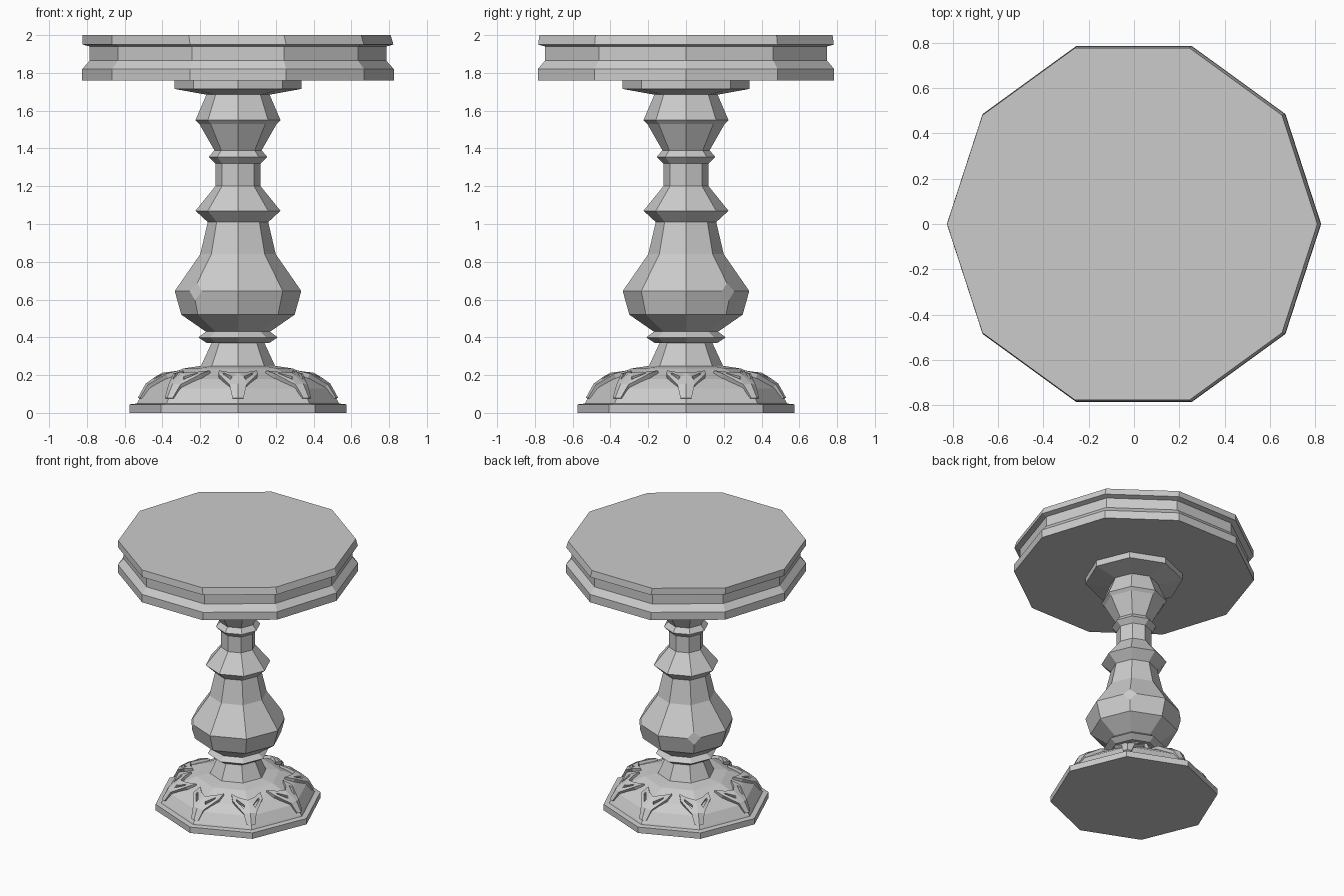
import bpy
import bmesh
from math import cos, sin, pi

default = bpy.data.objects.get("Cube")
if default:
    bpy.data.objects.remove(default)

stone = bpy.data.materials.new("grey stone")
stone.use_nodes = True
GREY = (0.6, 0.6, 0.6, 1)
stone.diffuse_color = GREY
stone.node_tree.nodes["Principled BSDF"].inputs["Base Color"].default_value = GREY


def finish(name, bm):
    mesh = bpy.data.meshes.new(name)
    bm.to_mesh(mesh)
    bm.free()
    mesh.materials.append(stone)
    obj = bpy.data.objects.new(name, mesh)
    bpy.context.scene.collection.objects.link(obj)
    return obj


def turned(name, profile, sides, chip=None, shift=0):
    """Turn a bottom-to-top (radius, height) profile into a capped faceted solid."""
    bm = bmesh.new()
    rings = []
    for r, z in profile:
        rings.append([bm.verts.new((r * cos(2 * pi * i / sides),
                                    r * sin(2 * pi * i / sides), z))
                      for i in range(sides)])
    for low, high in zip(rings, rings[1:]):
        for i in range(sides):
            j = (i + 1) % sides
            bm.faces.new((low[i], low[j], high[j], high[i]))
    bm.faces.new(rings[0][::-1])
    bm.faces.new(rings[-1])
    for v in rings[-1]:
        v.co.x += shift
    # Small chipped corners
    if chip:
        ring, corners = chip
        bmesh.ops.bevel(bm, geom=[rings[ring][i] for i in corners],
                        offset=0.05, segments=1, affect='VERTICES')
    return finish(name, bm)


# Ten-sided top with a grooved rim
turned("table_top", [(0.825, 1.76), (0.825, 1.82), (0.785, 1.865), (0.785, 1.94),
                     (0.823, 1.95), (0.816, 2.0)], 10, shift=-0.008)

# Plate under the top
turned("top_support", [(0.17, 1.685), (0.335, 1.715), (0.335, 1.765)], 8)

# Eight-sided baluster column
turned("column", [(0.2, 0.24), (0.14, 0.37), (0.165, 0.37), (0.21, 0.4), (0.17, 0.43),
                  (0.3, 0.52), (0.335, 0.645), (0.2, 0.84), (0.16, 1.01),
                  (0.225, 1.07), (0.12, 1.2), (0.12, 1.32), (0.155, 1.355),
                  (0.125, 1.39), (0.205, 1.53), (0.225, 1.55), (0.165, 1.69)],
       8, chip=(6, (1, 3, 5)))

# Foot: plinth and dome
turned("plinth", [(0.575, 0), (0.575, 0.045), (0.53, 0.05)], 8)
turned("foot_dome", [(0.54, 0.04), (0.53, 0.06), (0.485, 0.13), (0.42, 0.18),
                     (0.29, 0.235), (0.19, 0.25)], 8)

# Carved animal heads wrapped over the dome ridges
SLOPE = [(0, 0.35, 0.225), (0.35, 0.435, 0.205), (0.7, 0.505, 0.14), (1, 0.53, 0.08)]
# Half outline: (sideways, distance down the slope)
HALF = {"notch": (0, 0.2), "brow": (0.05, 0.15), "ear": (0.1, 0), "cheek": (0.105, 0.3),
        "jaw": (0.045, 0.65), "snout": (0.03, 1), "tip": (0, 1), "bridge": (0, 0.62),
        "eye_in": (0.03, 0.42), "eye_top": (0.075, 0.22),
        "eye_out": (0.08, 0.3), "eye_low": (0.04, 0.5)}
PATCHES = ["notch brow eye_top eye_in", "brow ear cheek eye_out eye_top",
           "cheek jaw eye_low eye_out", "jaw bridge notch eye_in eye_low",
           "jaw snout tip bridge"]


def on_slope(t):
    for (t0, r0, z0), (t1, r1, z1) in zip(SLOPE, SLOPE[1:]):
        if t <= t1:
            k = (t - t0) / (t1 - t0)
            return r0 + (r1 - r0) * k, z0 + (z1 - z0) * k


bm = bmesh.new()
for n in range(8):
    a = n * pi / 4
    for side in (1, -1):
        verts = {}
        for key, (u, t) in HALF.items():
            r, z = on_slope(t)
            r -= 0.41 * u
            u *= side
            verts[key] = bm.verts.new((r * cos(a) - u * sin(a),
                                       r * sin(a) + u * cos(a), z))
        for patch in PATCHES:
            bm.faces.new([verts[k] for k in patch.split()][::-side])
bmesh.ops.remove_doubles(bm, verts=bm.verts[:], dist=0.0005)
heads = finish("carved_heads", bm)
thick = heads.modifiers.new("thickness", 'SOLIDIFY')
thick.thickness = 0.035
thick.offset = -1
